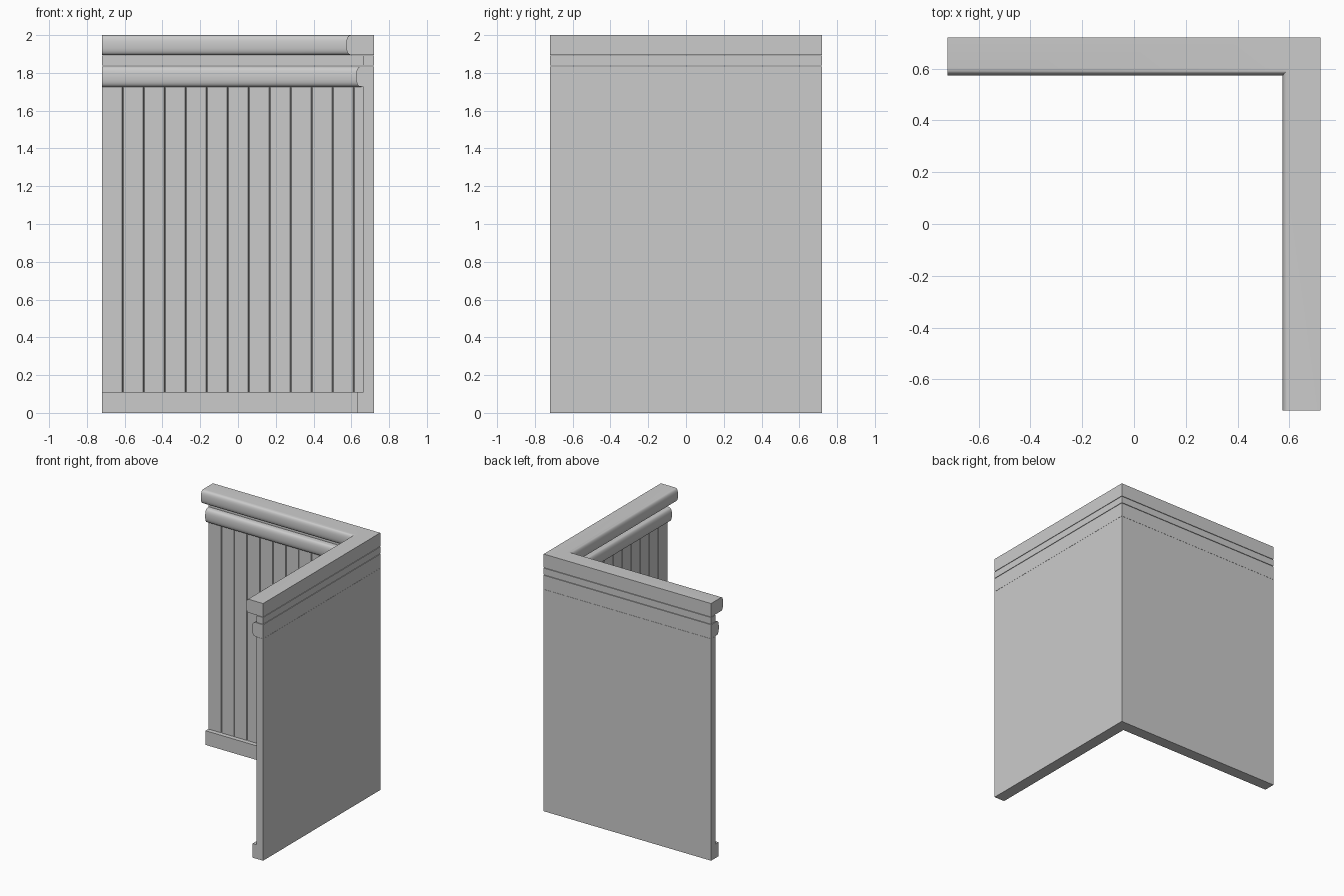
import bpy, bmesh, math

if "Cube" in bpy.data.objects:
    bpy.data.objects.remove(bpy.data.objects["Cube"])

H = 0.72          # half length of each wall
WALL = 0.055      # panel thickness


def finish(name, bm, angle=40):
    bmesh.ops.recalc_face_normals(bm, faces=bm.faces)
    me = bpy.data.meshes.new(name)
    bm.to_mesh(me)
    bm.free()
    ob = bpy.data.objects.new(name, me)
    bpy.context.collection.objects.link(ob)
    bpy.ops.object.select_all(action='DESELECT')
    ob.select_set(True)
    bpy.context.view_layer.objects.active = ob
    bpy.ops.object.shade_smooth_by_angle(angle=math.radians(angle))
    return ob


def sweep(name, profile):
    """Sweep a (depth from outer face, z) profile along the L with a mitred corner."""
    bm = bmesh.new()
    rings = []
    for place in (lambda d: (-H, H - d), lambda d: (H - d, H - d), lambda d: (H - d, -H)):
        rings.append([bm.verts.new((*place(d), z)) for d, z in profile])
    n = len(profile)
    for a, b in zip(rings, rings[1:]):
        for i in range(n):
            j = (i + 1) % n
            bm.faces.new((a[i], a[j], b[j], b[i]))
    bm.faces.new(rings[0])
    bm.faces.new(rings[-1])
    return finish(name, bm)


def rounded_rail(z0, z1, flat, bulge, steps=12, power=0.62):
    """Rail profile: flat back, softly squared rounded nose."""
    mid, half = (z0 + z1) / 2, (z1 - z0) / 2
    pts = [(0, z1), (0, z0)]
    for i in range(steps + 1):
        t = -math.pi / 2 + math.pi * i / steps
        s = math.sin(t)
        z = mid + half * math.copysign(abs(s) ** 0.85, s)
        pts.append((flat + bulge * max(math.cos(t), 0) ** power, z))
    return pts


def rect(d0, d1, z0, z1):
    return [(d0, z0), (d1, z0), (d1, z1), (d0, z1)]


# Plank panel: one L-shaped plan with V grooves, extruded upward
pitch, gw, gd = 0.111, 0.004, 0.008
inner = H - WALL
back = [(-H, inner)]
for i in range(1, 13):
    x = -H + i * pitch
    back += [(x - gw, inner), (x, inner + gd), (x + gw, inner)]
side = [(y, x) for x, y in reversed(back)]
plan = [(-H, H)] + back + [(inner, inner)] + side + [(H, -H), (H, H)]
bm = bmesh.new()
face = bm.faces.new([bm.verts.new((x, y, 0)) for x, y in plan])
ext = bmesh.ops.extrude_face_region(bm, geom=[face])
bmesh.ops.translate(bm, vec=(0, 0, 1.725),
                    verts=[v for v in ext['geom'] if isinstance(v, bmesh.types.BMVert)])
finish("plank_panels", bm, 20)

# Skirting board along the inside foot
sweep("skirting_board", rect(WALL - 0.01, 0.09, 0, 0.11))

# Lower rounded rail, recessed neck strip and top rail
sweep("lower_rail", rounded_rail(1.726, 1.835, 0.061, 0.034))
sweep("neck_strip", rect(0, WALL, 1.839, 1.891))
sweep("top_rail", rounded_rail(1.895, 2.0, 0.117, 0.03))
